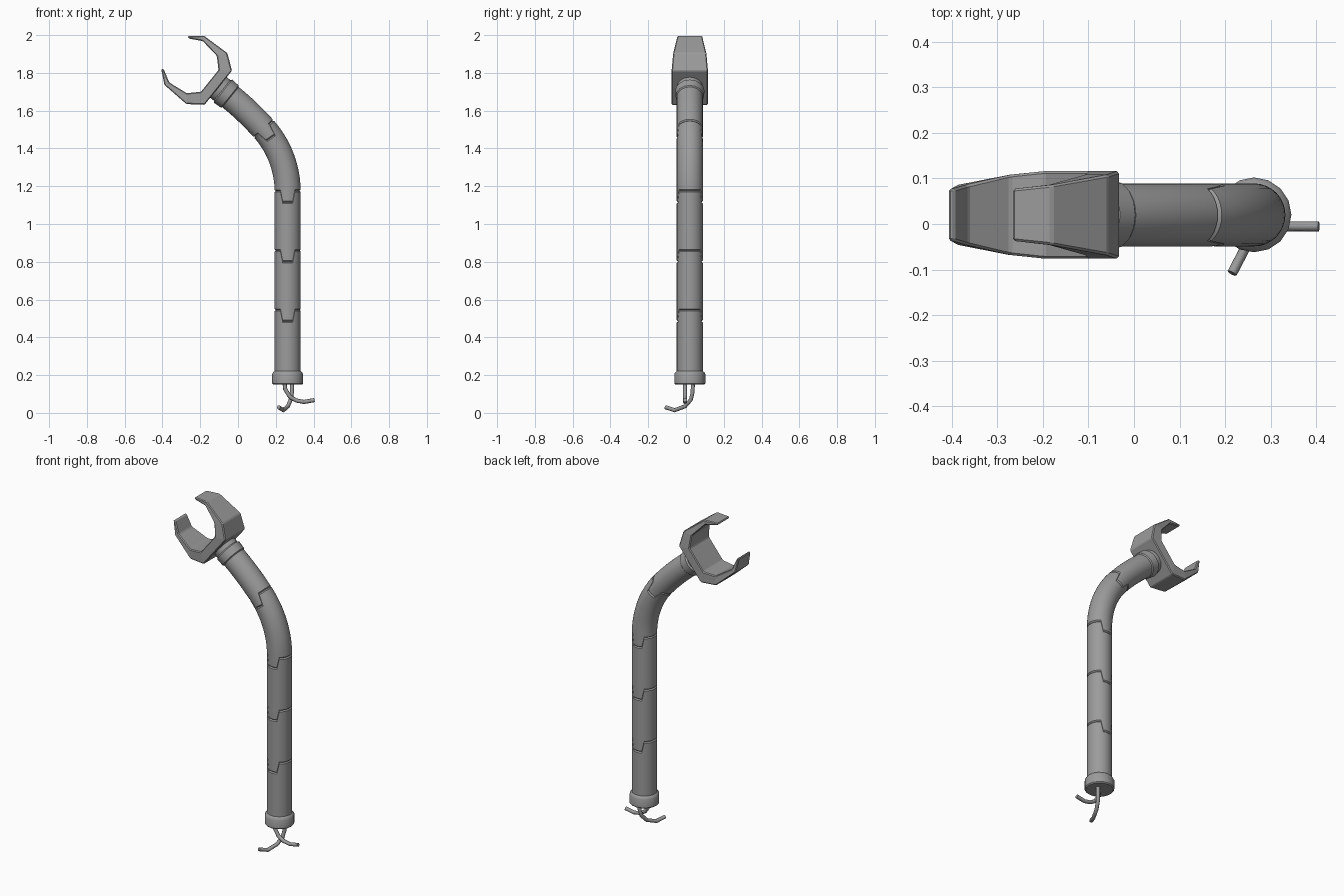
import bpy, bmesh
from math import sin, cos, pi, radians
from mathutils import Vector

if "Cube" in bpy.data.objects:
    bpy.data.objects.remove(bpy.data.objects["Cube"])

AXIS_X, AXIS_Y = 0.263, 0.02
BEND_START, BEND_MID, BEND_END = 1.17, 1.537, 1.784
TURN_MID, TURN_END = radians(41.8), radians(51.2)
ARM_R, TAB = 0.069, 0.06

metal = bpy.data.materials.new("grey_metal")
metal.use_nodes = True
metal.diffuse_color = (0.33, 0.33, 0.33, 1)
metal.node_tree.nodes["Principled BSDF"].inputs["Base Color"].default_value = (0.33, 0.33, 0.33, 1)


def finish(name, bm, bevel=0):
    bmesh.ops.recalc_face_normals(bm, faces=bm.faces[:])
    mesh = bpy.data.meshes.new(name)
    bm.to_mesh(mesh)
    bm.free()
    mesh.materials.append(metal)
    obj = bpy.data.objects.new(name, mesh)
    bpy.context.collection.objects.link(obj)
    if bevel:
        mod = obj.modifiers.new("edge_bevel", "BEVEL")
        mod.width, mod.segments = bevel, 1
        mod.limit_method = "ANGLE"
    else:
        bpy.ops.object.select_all(action="DESELECT")
        obj.select_set(True)
        bpy.context.view_layer.objects.active = obj
        bpy.ops.object.shade_smooth_by_angle(angle=radians(30))
    return obj


def heading(s):
    """Lean of the arm at a distance along its centre line."""
    if s < BEND_START:
        return 0
    if s < BEND_MID:
        return TURN_MID * (s - BEND_START) / (BEND_MID - BEND_START)
    t = min(1, (s - BEND_MID) / (BEND_END - BEND_MID))
    return TURN_MID + (TURN_END - TURN_MID) * t


def centre(s):
    p = Vector((AXIS_X, AXIS_Y, min(s, BEND_START)))
    steps = 40
    ds = max(0, s - BEND_START) / steps
    for i in range(steps):
        h = heading(BEND_START + (i + 0.5) * ds)
        p += Vector((-sin(h), 0, cos(h))) * ds
    return p


def tube(name, rows, sides, cap=False):
    """Sweep rows of (distance, radius, tab amount) along the arm."""
    bm = bmesh.new()
    rings = []
    for s, r, tab in rows:
        ring = []
        for i in range(sides):
            a = 2 * pi * i / sides
            d = s - (TAB * tab if abs(cos(a)) < 0.45 else 0)
            h = heading(d)
            ring.append(bm.verts.new(centre(d) + Vector(
                (cos(h) * cos(a), sin(a), sin(h) * cos(a))) * r))
        rings.append(ring)
    for low, high in zip(rings, rings[1:]):
        for i in range(sides):
            j = (i + 1) % sides
            bm.faces.new((low[i], low[j], high[j], high[i]))
    if cap:
        bm.faces.new(rings[0])
        bm.faces.new(rings[-1])
    return finish(name, bm)


# Arm segments, with interlocking tabs front and back
seams = [0.16, 0.545, 0.86, 1.175, 1.535, BEND_END]
LIP = 0.006
for n, (s0, s1) in enumerate(zip(seams, seams[1:])):
    k0, k1 = float(n > 0), float(n < len(seams) - 2)
    rows = [(s0, ARM_R - LIP, k0)]
    count = 14
    for i in range(count + 1):
        t = i / count
        rows.append((s0 + LIP + (s1 - s0 - 2 * LIP) * t, ARM_R, k0 + (k1 - k0) * t))
    rows.append((s1, ARM_R - LIP, k1))
    tube(f"arm_segment_{n + 1}", rows, 32)

# Collars at the base and below the claw
tube("base_collar", [(0.15, 0.076, 0), (0.156, 0.082, 0), (0.205, 0.082, 0),
                     (0.215, 0.077, 0), (0.225, 0.066, 0)], 16, True)
tube("neck_collar", [(BEND_END - 0.008, 0.066, 0), (BEND_END, 0.075, 0),
                     (BEND_END + 0.045, 0.078, 0), (BEND_END + 0.052, 0.07, 0),
                     (BEND_END + 0.09, 0.07, 0)], 16, True)

# Claw: half profile of (outer along, across, inner along, across, half width)
half = [(0.066, 0.116, 0.124, 0.074, 0.096),
        (0.143, 0.173, 0.178, 0.127, 0.088),
        (0.297, 0.167, 0.285, 0.141, 0.066),
        (0.364, 0.112, 0.353, 0.104, 0.057)]
origin = Vector((-0.053, AXIS_Y, 1.68))
along = Vector((-sin(TURN_END), 0, cos(TURN_END)))
across = Vector((cos(TURN_END), 0, sin(TURN_END)))
stations = [(*p, -1) for p in reversed(half)] + [(*p, 1) for p in half]
bm = bmesh.new()
loops = []
for ou, ov, iu, iv, w, side in stations:
    loops.append([bm.verts.new(origin + along * u + across * v * side + Vector((0, y, 0)))
                  for u, v, y in ((ou, ov, -w), (ou, ov, w), (iu, iv, w), (iu, iv, -w))])
for a, b in zip(loops, loops[1:]):
    for i in range(4):
        j = (i + 1) % 4
        bm.faces.new((a[i], a[j], b[j], b[i]))
bm.faces.new(loops[0])
bm.faces.new(loops[-1])
finish("claw", bm, bevel=0.005)


# Loose wires below the base
def wire(name, points):
    curve = bpy.data.curves.new(name, "CURVE")
    curve.dimensions = "3D"
    curve.bevel_depth, curve.bevel_resolution = 0.011, 2
    curve.use_fill_caps = True
    spline = curve.splines.new("POLY")
    spline.points.add(len(points) - 1)
    for target, p in zip(spline.points, points):
        target.co = (*p, 1)
    curve.materials.append(metal)
    bpy.context.collection.objects.link(bpy.data.objects.new(name, curve))


wire("side_wire", [(0.245, -0.005, 0.17), (0.25, -0.005, 0.125), (0.275, -0.005, 0.085),
                   (0.31, -0.005, 0.065), (0.35, -0.005, 0.058), (0.405, -0.005, 0.068)])
wire("front_wire", [(0.287, 0.037, 0.17), (0.286, 0.035, 0.11), (0.279, 0.026, 0.07),
                    (0.264, -0.005, 0.035), (0.24, -0.06, 0.014), (0.215, -0.108, 0.03)])
